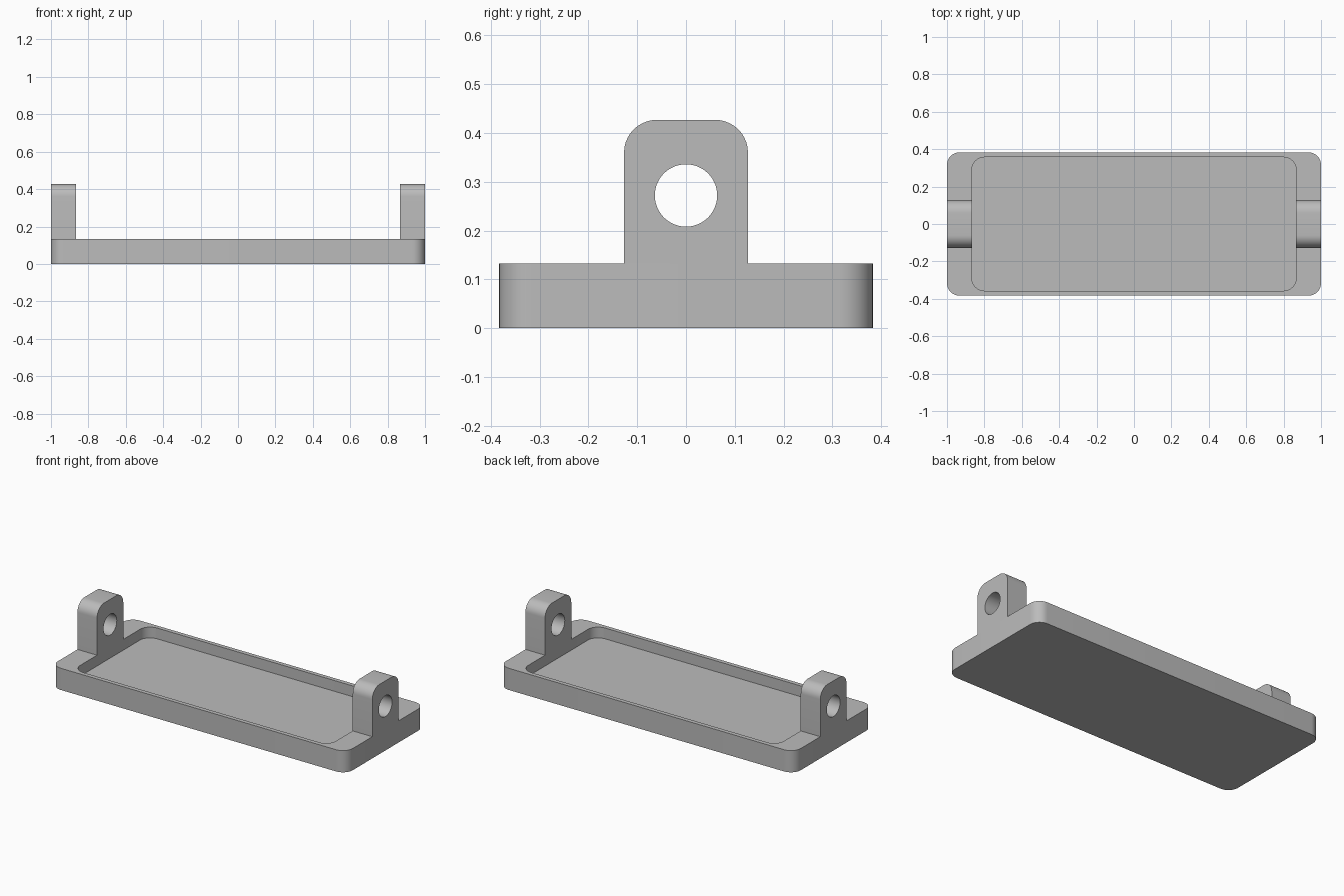
import bpy
import bmesh
from math import sin, cos, pi
from mathutils import Vector

cube = bpy.data.objects.get("Cube")
if cube:
    bpy.data.objects.remove(cube)

# Overall sizes
HALF_X, HALF_Y, BASE_H = 1.0, 0.383, 0.133
POCKET_X, POCKET_Y, FLOOR_Z = 0.867, 0.357, 0.067
RADIUS = 0.067
LUG_HALF, LUG_TOP = 0.127, 0.427
HOLE_Z, HOLE_R = 0.272, 0.064

grey = bpy.data.materials.new("plain_grey")
grey.use_nodes = True
colour = (0.5, 0.5, 0.5, 1)
grey.diffuse_color = colour
grey.node_tree.nodes["Principled BSDF"].inputs["Base Color"].default_value = colour


def arc(cx, cy, r, start, sweep, steps):
    return [(cx + r * cos(start + sweep * i / steps),
             cy + r * sin(start + sweep * i / steps)) for i in range(steps + 1)]


def rounded_rect(hx, hy, r):
    points = []
    for k, (sx, sy) in enumerate([(1, 1), (-1, 1), (-1, -1), (1, -1)]):
        points += arc(sx * (hx - r), sy * (hy - r), r, k * pi / 2, pi / 2, 10)
    return points


def finish(bm, name):
    bmesh.ops.recalc_face_normals(bm, faces=bm.faces)
    mesh = bpy.data.meshes.new(name)
    bm.to_mesh(mesh)
    bm.free()
    mesh.materials.append(grey)
    obj = bpy.data.objects.new(name, mesh)
    bpy.context.collection.objects.link(obj)
    bpy.ops.object.select_all(action="DESELECT")
    obj.select_set(True)
    bpy.context.view_layer.objects.active = obj
    bpy.ops.object.shade_smooth_by_angle(angle=pi / 6)
    return obj


# Tray: outer wall, rim and pocket wall bridged between matching rings
def build_tray():
    bm = bmesh.new()
    outer = rounded_rect(HALF_X, HALF_Y, RADIUS)
    inner = rounded_rect(POCKET_X, POCKET_Y, RADIUS)
    levels = [(outer, 0), (outer, BASE_H), (inner, BASE_H), (inner, FLOOR_Z)]
    rings = [[bm.verts.new((x, y, z)) for x, y in pts] for pts, z in levels]
    for a, b in zip(rings, rings[1:]):
        for i in range(len(a)):
            bm.faces.new((a[i - 1], a[i], b[i], b[i - 1]))
    bm.faces.new(rings[0])
    bm.faces.new(rings[-1])
    finish(bm, "tray")


# Lug: rounded-top profile with a round hole, extruded through the end wall
def build_lug(name, x_start):
    bm = bmesh.new()
    shoulder = LUG_HALF - RADIUS
    profile = [(-LUG_HALF, BASE_H), (LUG_HALF, BASE_H)]
    profile += arc(shoulder, LUG_TOP - RADIUS, RADIUS, 0, pi / 2, 10)
    profile += arc(-shoulder, LUG_TOP - RADIUS, RADIUS, pi / 2, pi / 2, 10)
    hole = arc(0, HOLE_Z, HOLE_R, 0, 2 * pi, 48)[:-1]
    edges = []
    for loop in (profile, hole):
        verts = [bm.verts.new((x_start, y, z)) for y, z in loop]
        edges += [bm.edges.new((verts[i - 1], verts[i])) for i in range(len(verts))]
    bmesh.ops.triangle_fill(bm, edges=edges, use_beauty=True, use_dissolve=False)
    extruded = bmesh.ops.extrude_face_region(bm, geom=bm.faces[:], use_keep_orig=True)
    moved = [g for g in extruded["geom"] if isinstance(g, bmesh.types.BMVert)]
    bmesh.ops.translate(bm, verts=moved, vec=Vector((HALF_X - POCKET_X, 0, 0)))
    finish(bm, name)


build_tray()
build_lug("left_lug", POCKET_X)
build_lug("right_lug", -HALF_X)
